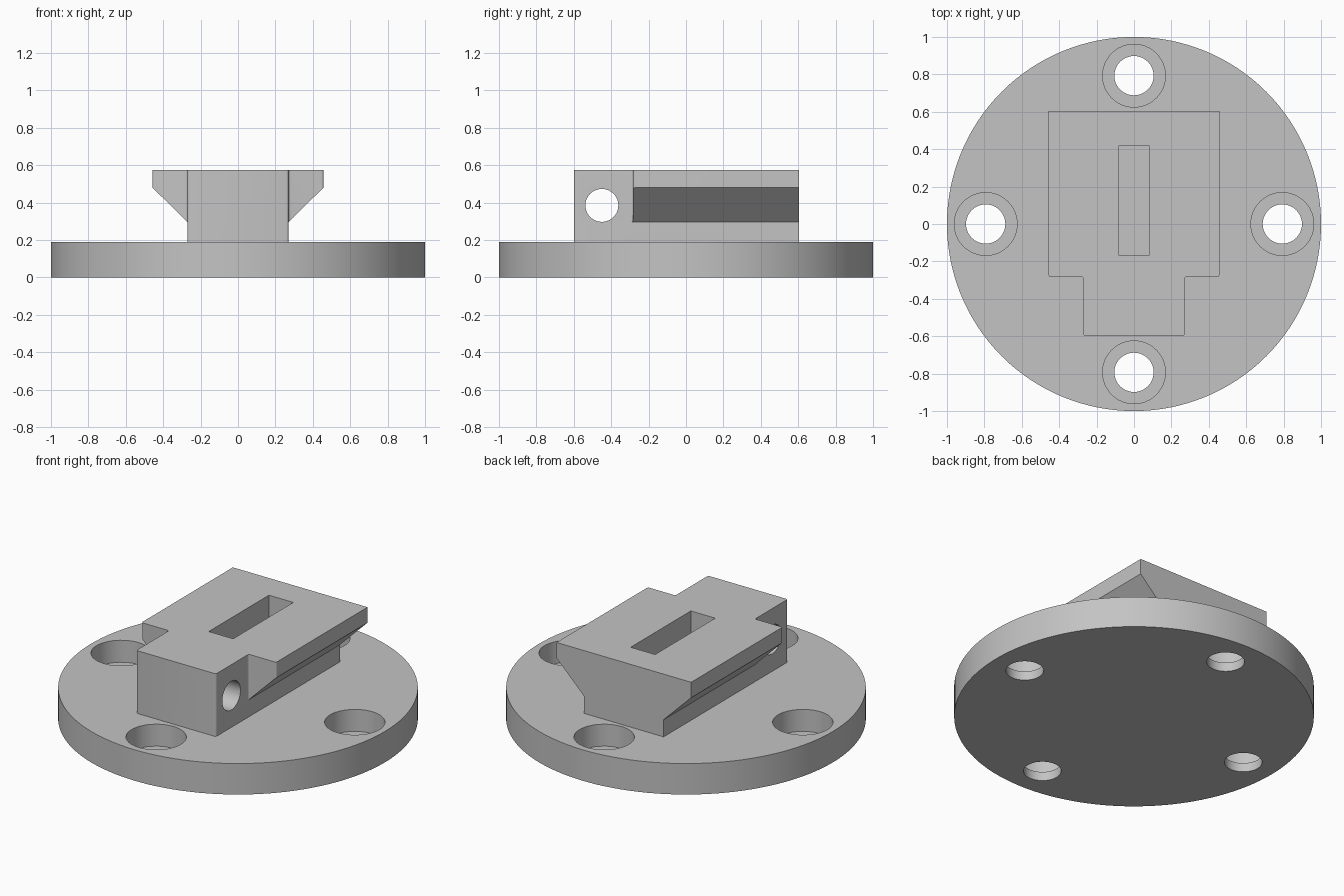
import bpy, bmesh, math
from mathutils import Matrix, Vector

cube = bpy.data.objects.get("Cube")
if cube:
    bpy.data.objects.remove(cube, do_unlink=True)

grey = bpy.data.materials.new("machined grey")
grey.use_nodes = True
colour = (0.55, 0.55, 0.55, 1)
grey.diffuse_color = colour
grey.node_tree.nodes["Principled BSDF"].inputs["Base Color"].default_value = colour


def add_object(name, bm):
    bmesh.ops.recalc_face_normals(bm, faces=bm.faces)
    mesh = bpy.data.meshes.new(name)
    bm.to_mesh(mesh)
    bm.free()
    mesh.materials.append(grey)
    obj = bpy.data.objects.new(name, mesh)
    bpy.context.collection.objects.link(obj)
    return obj


def prism(name, points, start, direction, round_front=0):
    """Extrude a closed outline; optionally round its edges facing the front."""
    bm = bmesh.new()
    face = bm.faces.new([bm.verts.new(Vector(p) + Vector(start)) for p in points])
    moved = bmesh.ops.extrude_face_region(bm, geom=[face], use_keep_orig=True)["geom"]
    bmesh.ops.translate(bm, vec=direction,
                        verts=[v for v in moved if isinstance(v, bmesh.types.BMVert)])
    bmesh.ops.recalc_face_normals(bm, faces=bm.faces)
    if round_front:
        edges = [e for e in bm.edges if all(v.co.y < 0 for v in e.verts)
                 and abs(e.verts[0].co.z - e.verts[1].co.z) > 0.1]
        bmesh.ops.bevel(bm, geom=edges, offset=round_front, segments=4,
                        profile=0.5, affect='EDGES')
    return add_object(name, bm)


def cylinder(name, radius, depth, centre, segments=48, turn=None):
    bm = bmesh.new()
    bmesh.ops.create_cone(bm, cap_ends=True, segments=segments, radius1=radius,
                          radius2=radius, depth=depth,
                          matrix=Matrix.Translation(centre) @ (turn or Matrix()))
    return add_object(name, bm)


def combine(target, other, operation):
    """Apply a boolean and remove the helper solid."""
    mod = target.modifiers.new("cut", 'BOOLEAN')
    mod.operation = operation
    mod.solver = 'EXACT'
    mod.object = other
    other.hide_render = True
    bpy.context.view_layer.objects.active = target
    bpy.ops.object.modifier_apply(modifier=mod.name)
    bpy.data.objects.remove(other, do_unlink=True)


BASE, TOP = 0.19, 0.575
STEM, WING = 0.27, 0.457

# Dovetail head: the front section trimmed to a stepped plan
section = [(STEM, 0, 0.1), (STEM, 0, 0.295), (WING, 0, 0.48), (WING, 0, TOP)]
section += [(-x, y, z) for x, y, z in reversed(section)]
head = prism("dovetail_head", section, (0, -0.7, 0), (0, 1.4, 0))
plan = [(STEM, -0.6, 0), (STEM, -0.283, 0), (WING, -0.283, 0), (WING, 0.603, 0)]
plan += [(-x, y, z) for x, y, z in reversed(plan)]
combine(head, prism("plan_trim", plan, (0, 0, 0), (0, 0, 1), 0.012), 'INTERSECT')

# Round flange joined to the head
mount = cylinder("flange_mount", 1, BASE, (0, 0, BASE / 2), 128)
combine(mount, head, 'UNION')

# Counterbored bolt holes
for i in range(4):
    a = i * math.pi / 2
    x, y = 0.793 * math.cos(a), 0.793 * math.sin(a)
    combine(mount, cylinder("bolt_hole", 0.105, 0.6, (x, y, 0)), 'DIFFERENCE')
    combine(mount, cylinder("counterbore", 0.168, 0.2, (x, y, 0.155)), 'DIFFERENCE')

# Cross hole through the stem
combine(mount, cylinder("cross_hole", 0.088, 1.2, (0, -0.45, 0.385),
                        turn=Matrix.Rotation(math.pi / 2, 4, 'Y')), 'DIFFERENCE')

# Slot in the top face
slot = [(-0.083, -0.165, 0), (0.083, -0.165, 0), (0.083, 0.418, 0), (-0.083, 0.418, 0)]
combine(mount, prism("slot", slot, (0, 0, BASE), (0, 0, 0.6)), 'DIFFERENCE')

# Smooth the round walls and keep the machined edges crisp
bpy.ops.object.select_all(action='DESELECT')
mount.select_set(True)
bpy.context.view_layer.objects.active = mount
bpy.ops.object.shade_smooth_by_angle(angle=math.radians(30))
